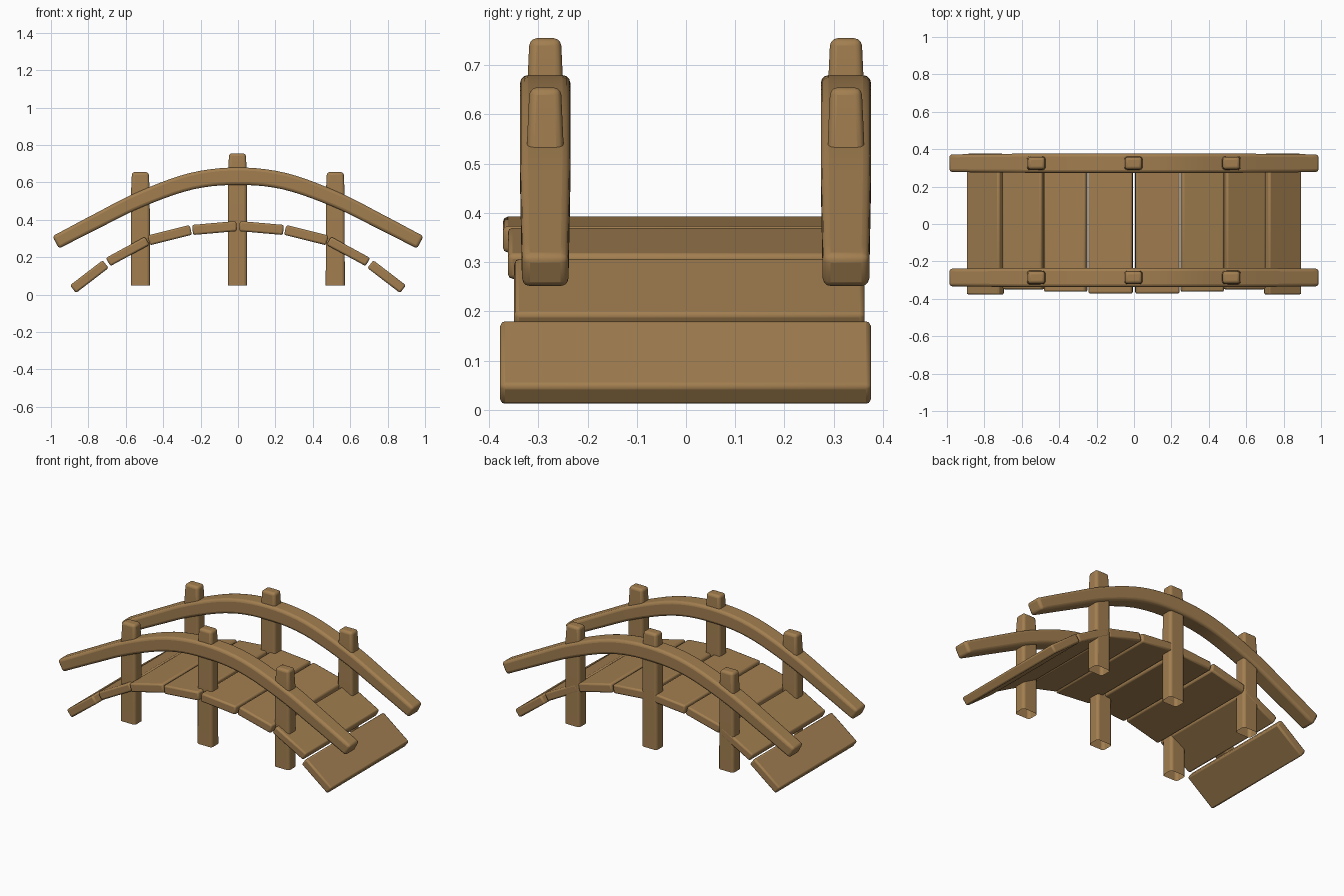
import bpy, bmesh, math
from mathutils import Matrix, Vector

if "Cube" in bpy.data.objects:
    bpy.data.objects.remove(bpy.data.objects["Cube"])

wood = bpy.data.materials.new("wood")
wood.diffuse_color = (0.36, 0.21, 0.08, 1)
wood.use_nodes = True
wood.node_tree.nodes["Principled BSDF"].inputs["Base Color"].default_value = wood.diffuse_color


def finish(name, bm, bevel, segments=2):
    bmesh.ops.recalc_face_normals(bm, faces=bm.faces)
    mesh = bpy.data.meshes.new(name)
    bm.to_mesh(mesh)
    bm.free()
    obj = bpy.data.objects.new(name, mesh)
    bpy.context.collection.objects.link(obj)
    mesh.materials.append(wood)
    if bevel:
        mod = obj.modifiers.new("rounded_edges", "BEVEL")
        mod.width, mod.segments = bevel, segments
        mod.limit_method = "ANGLE"
        mod.angle_limit = math.radians(40)
    bpy.ops.object.select_all(action="DESELECT")
    obj.select_set(True)
    bpy.context.view_layer.objects.active = obj
    bpy.ops.object.shade_smooth_by_angle(angle=math.radians(40))
    return obj


def loft(rings):
    bm = bmesh.new()
    loops = [[bm.verts.new(p) for p in ring] for ring in rings]
    n = len(loops[0])
    for a, b in zip(loops, loops[1:]):
        for i in range(n):
            j = (i + 1) % n
            bm.faces.new((a[i], a[j], b[j], b[i]))
    bm.faces.new(loops[0])
    bm.faces.new(loops[-1])
    return bm


def spline(points, steps):
    # Smooth curve through the points
    pts = [Vector(p) for p in points]
    pts = [2 * pts[0] - pts[1]] + pts + [2 * pts[-1] - pts[-2]]
    out = []
    for i in range(1, len(pts) - 2):
        a, b, c, d = pts[i - 1:i + 3]
        for k in range(steps):
            t = k / steps
            out.append(0.5 * (2 * b + (c - a) * t + (2 * a - 5 * b + 4 * c - d) * t * t
                              + (3 * b - a - 3 * c + d) * t ** 3))
    return out + [pts[-2]]


# Deck planks: x, z, tilt, length, thickness, y min, y max
planks = [(0.125, 0.356, 5, 0.236, 0.054, -0.372, 0.36),
          (0.365, 0.318, 14, 0.232, 0.054, -0.362, 0.36),
          (0.590, 0.231, 28.5, 0.238, 0.050, -0.349, 0.363),
          (0.795, 0.096, 37.5, 0.220, 0.052, -0.378, 0.376)]
for side in (-1, 1):
    for i, (x, z, tilt, length, thick, y0, y1) in enumerate(planks):
        bm = bmesh.new()
        bmesh.ops.create_cube(bm, size=1, matrix=Matrix.Translation((side * x, (y0 + y1) / 2, z))
                              @ Matrix.Rotation(math.radians(side * tilt), 4, "Y")
                              @ Matrix.Diagonal((length, y1 - y0, thick, 1)))
        finish(f"deck_plank_{'left' if side < 0 else 'right'}_{i + 1}", bm, 0.01)

half = [(0, 0.633), (0.25, 0.606), (0.52, 0.510), (0.75, 0.396), (0.975, 0.279)]
path = spline([(-x, z) for x, z in reversed(half[1:])] + half, 5)

for label, yc in (("front", -0.286), ("back", 0.325)):
    # Arched handrail, thinner toward the ends
    rings = []
    for i, p in enumerate(path):
        t = (path[min(i + 1, len(path) - 1)] - path[max(i - 1, 0)]).normalized()
        n = Vector((-t.y, t.x))
        h = 0.047 - 0.010 * abs(p.x)
        w = 0.051 - 0.004 * max(0, abs(p.x) - 0.6) / 0.4
        rings.append([(p.x + n.x * s * h, yc + u * w, p.y + n.y * s * h)
                      for u, s in ((-1, -1), (1, -1), (1, 1), (-1, 1))])
    finish(f"{label}_handrail", loft(rings), 0.016, 3)

    # Upright posts, slightly narrowed above the rail, open at the foot
    for x, top in ((-0.522, 0.655), (-0.003, 0.755), (0.520, 0.655)):
        rings = []
        for z, hx, hy in ((0.05, 0.051, 0.037), (top - 0.11, 0.050, 0.037),
                          (top, 0.045, 0.032)):
            rings.append([(x + u * hx, yc + v * hy, z)
                          for u, v in ((-1, -1), (1, -1), (1, 1), (-1, 1))])
        bm = loft(rings)
        bm.faces.ensure_lookup_table()
        bmesh.ops.delete(bm, geom=[f for f in bm.faces if all(v.co.z < 0.06 for v in f.verts)],
                         context="FACES_ONLY")
        finish(f"{label}_post", bm, 0.015, 3)
